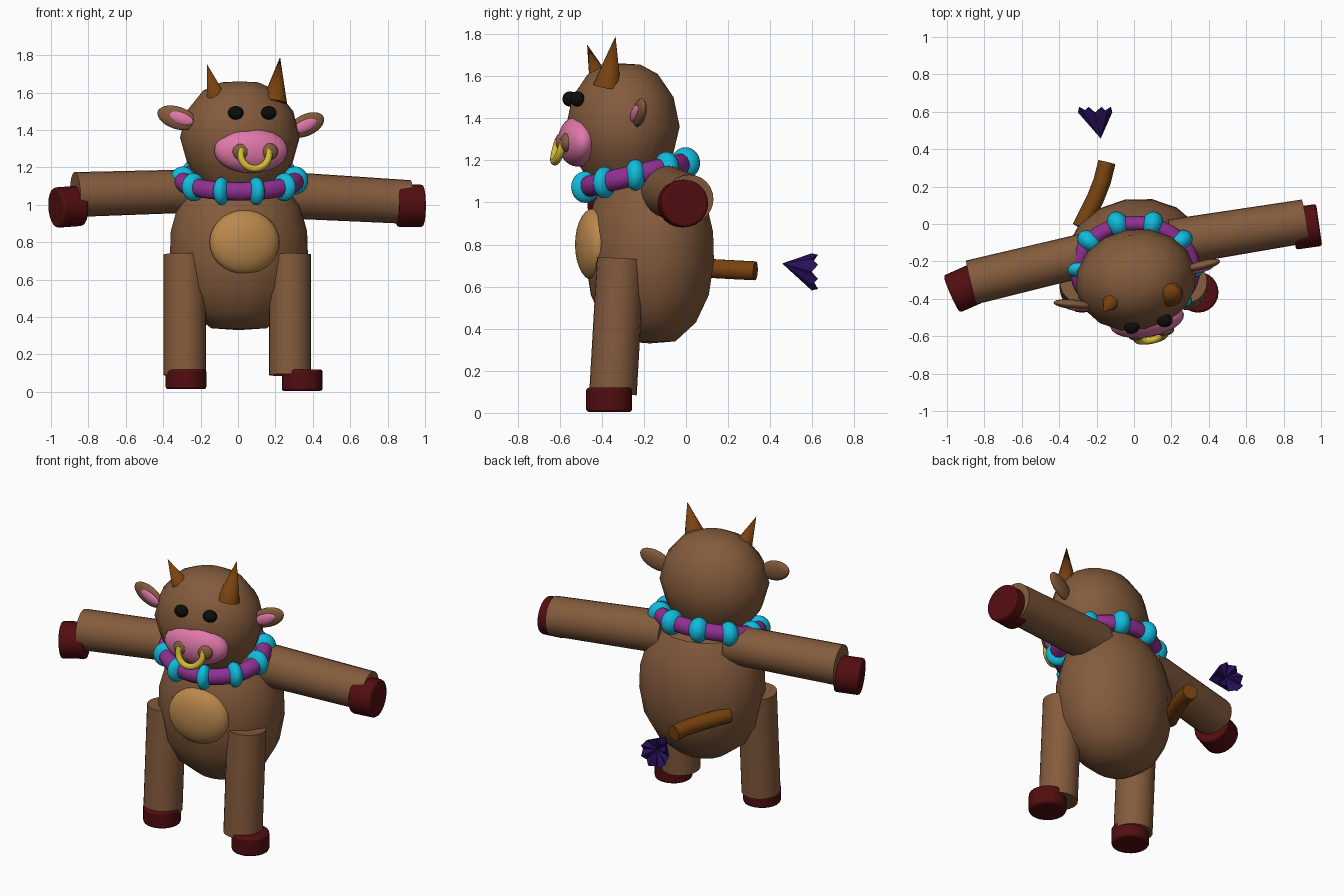
import bpy
import bmesh
import math
from mathutils import Vector

cube = bpy.data.objects.get("Cube")
if cube:
    bpy.data.objects.remove(cube, do_unlink=True)


def material(name, r, g, b):
    m = bpy.data.materials.new(name)
    m.use_nodes = True
    m.diffuse_color = (r, g, b, 1)
    bsdf = next(n for n in m.node_tree.nodes if n.type == 'BSDF_PRINCIPLED')
    bsdf.inputs["Base Color"].default_value = (r, g, b, 1)
    bsdf.inputs["Roughness"].default_value = 0.8
    return m


BROWN = material("hide brown", 0.23, 0.105, 0.046)
TAN = material("belly tan", 0.50, 0.25, 0.075)
PINK = material("muzzle pink", 0.75, 0.19, 0.40)
GOLD = material("ring gold", 0.65, 0.5, 0.03)
HOOF = material("hoof maroon", 0.085, 0.004, 0.005)
CYAN = material("bead cyan", 0.005, 0.50, 0.72)
PURPLE = material("cord purple", 0.28, 0.03, 0.29)
HORN = material("horn brown", 0.19, 0.055, 0.005)
TUFT = material("tuft indigo", 0.02, 0.005, 0.10)
BLACK = material("eye black", 0.004, 0.004, 0.004)

TURN = math.radians(10)  # the whole figure is turned slightly


def finish(name, mat, angle=40):
    ob = bpy.context.object
    ob.name = name
    ob.data.materials.append(mat)
    bpy.ops.object.shade_smooth_by_angle(angle=math.radians(angle))
    return ob


def from_bmesh(name, bm, mat, loc=(0, 0, 0), angle=40):
    bmesh.ops.recalc_face_normals(bm, faces=bm.faces)
    me = bpy.data.meshes.new(name)
    bm.to_mesh(me)
    bm.free()
    ob = bpy.data.objects.new(name, me)
    ob.location = loc
    bpy.context.collection.objects.link(ob)
    bpy.ops.object.select_all(action='DESELECT')
    ob.select_set(True)
    bpy.context.view_layer.objects.active = ob
    return finish(name, mat, angle)


def ellipsoid(name, mat, loc, size, tilt=0, turn=TURN):
    bpy.ops.mesh.primitive_uv_sphere_add(segments=24, ring_count=14, location=loc,
                                         rotation=(0, math.radians(tilt), turn))
    bpy.context.object.scale = size
    return finish(name, mat)


def tapered(name, mat, start, end, r1, r2, sides=24, bevel=0):
    """Cylinder or cone between two points."""
    a, b = Vector(start), Vector(end)
    d = b - a
    bpy.ops.mesh.primitive_cone_add(vertices=sides, radius1=r1, radius2=r2, depth=d.length,
                                    location=(a + b) / 2,
                                    rotation=d.to_track_quat('Z', 'Y').to_euler())
    ob = bpy.context.object
    if bevel:
        mod = ob.modifiers.new("rounded_rim", 'BEVEL')
        mod.width = bevel
        mod.segments = 2
        mod.limit_method = 'ANGLE'
    return finish(name, mat)


def lathe(name, mat, profile, loc, depth, sides=16):
    """Spin a radius and height profile, then flatten it front to back."""
    bm = bmesh.new()
    pts = [bm.verts.new((r, 0, z)) for r, z in profile]
    edges = [bm.edges.new(p) for p in zip(pts, pts[1:])]
    bmesh.ops.spin(bm, geom=pts + edges, cent=(0, 0, 0), axis=(0, 0, 1),
                   angle=math.tau, steps=sides)
    bmesh.ops.remove_doubles(bm, verts=bm.verts, dist=0.0005)
    bmesh.ops.scale(bm, verts=bm.verts, vec=(1, depth, 1))
    ob = from_bmesh(name, bm, mat, loc)
    ob.rotation_euler.z = TURN
    return ob


def tube(name, mat, points, radius):
    cu = bpy.data.curves.new(name, 'CURVE')
    cu.dimensions = '3D'
    cu.bevel_depth = radius
    cu.bevel_resolution = 3
    cu.use_fill_caps = True
    sp = cu.splines.new('POLY')
    sp.points.add(len(points) - 1)
    for p, co in zip(sp.points, points):
        p.co = (*co, 1)
        sp.use_smooth = True
    cu.materials.append(mat)
    ob = bpy.data.objects.new(name, cu)
    bpy.context.collection.objects.link(ob)


# Body and head
lathe("body", BROWN, [(0, 0.33), (0.15, 0.34), (0.27, 0.43), (0.345, 0.56), (0.375, 0.72),
                      (0.37, 0.86), (0.33, 1.0), (0.25, 1.11), (0, 1.17)],
      (0.005, -0.172, 0), 0.82)
lathe("head", BROWN, [(0, 1.08), (0.19, 1.1), (0.285, 1.22), (0.325, 1.36), (0.29, 1.5),
                      (0.2, 1.61), (0.1, 1.655), (0, 1.66)],
      (0.01, -0.3, 0), 0.84)
ellipsoid("belly_patch", TAN, (0.035, -0.44, 0.8), (0.19, 0.083, 0.172))

# Face
ellipsoid("muzzle", PINK, (0.07, -0.515, 1.29), (0.2, 0.09, 0.12))
for side, x, y in (("right", 0.015, -0.592), ("left", 0.168, -0.568)):
    ellipsoid(side + "_nostril", BROWN, (x, y, 1.285), (0.047, 0.03, 0.045))
for side, x, y in (("right", -0.012, -0.552), ("left", 0.165, -0.517)):
    ellipsoid(side + "_eye", BLACK, (x, y, 1.492), (0.042, 0.035, 0.036))

ring = []
for i in range(21):
    t = math.radians(160 + 220 * i / 20)
    dx, dz = 0.076 * math.cos(t), 0.076 * math.sin(t)
    ring.append((0.09 + dx, -0.6 + 0.18 * dx + 0.3 * dz, 1.27 + dz))
tube("nose_ring", GOLD, ring, 0.019)

# Ears and horns
ellipsoid("right_ear", BROWN, (-0.325, -0.43, 1.465), (0.11, 0.026, 0.06), 18, -0.1)
ellipsoid("right_ear_inside", PINK, (-0.305, -0.449, 1.463), (0.07, 0.016, 0.032), 20, -0.1)
ellipsoid("left_ear", BROWN, (0.365, -0.222, 1.427), (0.105, 0.026, 0.058), -24, 0.25)
ellipsoid("left_ear_inside", PINK, (0.36, -0.243, 1.423), (0.07, 0.016, 0.032), -24, 0.25)
tapered("right_horn", HORN, (-0.11, -0.4, 1.55), (-0.165, -0.47, 1.75), 0.06, 0, 12)
tapered("left_horn", HORN, (0.195, -0.375, 1.55), (0.225, -0.335, 1.79), 0.068, 0, 12)

# Necklace: a tilted oval cord with ten beads
CENTRE = Vector((0.005, -0.24, 1.13))
RX, RY, SLOPE = 0.3, 0.25, 0.24
bpy.ops.mesh.primitive_torus_add(major_radius=RX, minor_radius=0.05, major_segments=40,
                                 minor_segments=12, location=CENTRE,
                                 rotation=(math.atan(SLOPE), 0, 0))
bpy.context.object.scale.y = RY / RX
finish("necklace_cord", PURPLE, 60)
for i in range(10):
    t = math.radians(36 * i)
    off = Vector((RX * math.cos(t), RY * math.sin(t), SLOPE * RY * math.sin(t)))
    along = 0.05 + 0.008 * math.sin(t)
    ellipsoid(f"bead_{i + 1}", CYAN, CENTRE + off, (0.07, along, 0.075), 0, t)

# Arms and their hooves
tapered("right_arm", BROWN, (-0.2, -0.15, 1.075), (-0.87, -0.312, 1.055), 0.115, 0.12)
tapered("right_hand_hoof", HOOF, (-0.84, -0.315, 0.995), (-0.975, -0.375, 0.985),
        0.108, 0.108, 24, 0.012)
tapered("left_arm", BROWN, (0.2, -0.1, 1.055), (0.915, 0.015, 1.015), 0.125, 0.117)
tapered("left_hand_hoof", HOOF, (0.85, -0.025, 0.995), (0.99, -0.005, 0.995),
        0.113, 0.113, 24, 0.012)

# Legs and their hooves
for side, x, hoof_x in (("right", -0.284, -0.278), ("left", 0.278, 0.343)):
    tapered(side + "_leg", BROWN, (x, -0.347, 0.09), (x, -0.31, 0.735), 0.113, 0.113)
    tapered(side + "_foot_hoof", HOOF, (hoof_x, -0.365, 0.005 if x > 0 else 0.015),
            (hoof_x, -0.365, 0.12), 0.109, 0.109, 24, 0.012)

# Tail, and the separate ragged tuft beyond it
tube("tail", HORN, [(-0.285, -0.02, 0.695), (-0.245, 0.06, 0.69), (-0.205, 0.14, 0.685),
                    (-0.17, 0.23, 0.68), (-0.145, 0.33, 0.675)], 0.047)

bm = bmesh.new()
tip = bm.verts.new((0, 0, 0))
inner = bm.verts.new((-0.025, 0.12, -0.03))
rim = []
for i in range(16):
    t = math.tau * i / 16
    reach = 0.17 if i % 2 else 0.14
    rim.append(bm.verts.new((-0.03 + 0.092 * math.cos(t), reach, -0.04 + 0.088 * math.sin(t))))
for a, b in zip(rim, rim[1:] + rim[:1]):
    bm.faces.new((tip, a, b))
    bm.faces.new((inner, b, a))
from_bmesh("tail_tuft", bm, TUFT, (-0.178, 0.457, 0.71), 20)
